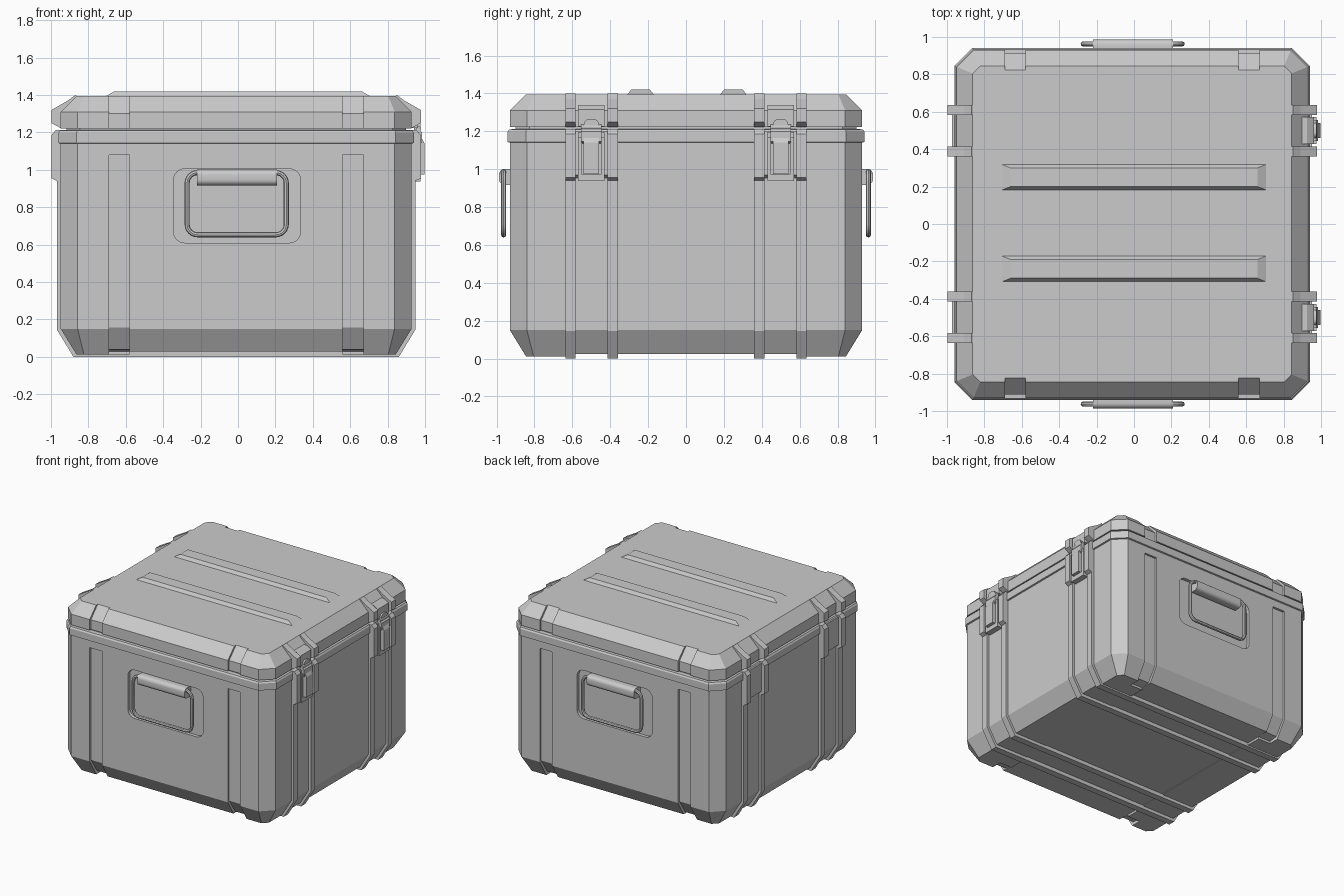
import bpy, bmesh
from math import pi, sin, cos

if "Cube" in bpy.data.objects:
    bpy.data.objects.remove(bpy.data.objects["Cube"])

CX = -0.01            # body centre in x (latches stick out on +x)
HX, HY = 0.938, 0.93  # body half sizes
CH = 0.09             # vertical corner chamfer


def finish(name, bm):
    bmesh.ops.recalc_face_normals(bm, faces=bm.faces)
    me = bpy.data.meshes.new(name)
    bm.to_mesh(me)
    bm.free()
    ob = bpy.data.objects.new(name, me)
    bpy.context.collection.objects.link(ob)
    return ob


def smooth(ob):
    bpy.ops.object.select_all(action='DESELECT')
    ob.select_set(True)
    bpy.context.view_layer.objects.active = ob
    bpy.ops.object.shade_smooth_by_angle(angle=pi / 5)


def loft(name, rings):
    """Skin a stack of equal-length rings and cap both ends."""
    bm = bmesh.new()
    vs = [[bm.verts.new(p) for p in r] for r in rings]
    n = len(vs[0])
    for a, b in zip(vs, vs[1:]):
        for i in range(n):
            j = (i + 1) % n
            bm.faces.new((a[i], a[j], b[j], b[i]))
    bm.faces.new(vs[0][::-1])
    bm.faces.new(vs[-1])
    return finish(name, bm)


def prism(name, pts, lo, hi, axis):
    """Extrude a profile: axis x takes (y, z), axis y takes (x, z)."""
    put = (lambda p, t: (t, p[0], p[1])) if axis == 'x' else (lambda p, t: (p[0], t, p[1]))
    return loft(name, [[put(p, t) for p in pts] for t in (lo, hi)])


def box(name, x, y, z):
    return prism(name, [(y[0], z[0]), (y[1], z[0]), (y[1], z[1]), (y[0], z[1])], x[0], x[1], 'x')


def octagon(d, z):
    hx, hy, c = HX - d, HY - d, CH - d * 0.586
    q = [(hx, hy - c), (hx - c, hy), (c - hx, hy), (-hx, hy - c),
         (-hx, c - hy), (c - hx, -hy), (hx - c, -hy), (hx, c - hy)]
    return [(CX + x, y, z) for x, y in q]


def round_rect(u0, u1, v0, v1, r, n=6):
    pts = []
    for k, (u, v) in enumerate([(u1 - r, v1 - r), (u0 + r, v1 - r), (u0 + r, v0 + r), (u1 - r, v0 + r)]):
        for i in range(n + 1):
            a = (k + i / n) * pi / 2
            pts.append((u + r * cos(a), v + r * sin(a)))
    return pts


def both_x(half):
    """Mirror a half profile across the body centre."""
    return [(CX + x, z) for x, z in half] + [(CX - x, z) for x, z in half[::-1]]


def cut(ob, cutters):
    bpy.context.view_layer.objects.active = ob
    for c in cutters:
        c.hide_render = True
        m = ob.modifiers.new("cut", 'BOOLEAN')
        m.operation, m.solver, m.object = 'DIFFERENCE', 'EXACT', c
        bpy.ops.object.modifier_apply(modifier=m.name)
        bpy.data.objects.remove(c)


# Main shells: tub with rim band, and lid
tub = loft("tub", [octagon(d, z) for d, z in [
    (0.085, 0.012), (0, 0.15), (0, 1.14), (-0.012, 1.143), (-0.012, 1.198),
    (-0.004, 1.21), (0.03, 1.212), (0.03, 1.235)]])
lid = loft("lid", [octagon(d, z) for d, z in [(0, 1.222), (0, 1.31), (0.085, 1.395)]])

# Recesses: underside channels, vertical grooves, handle pockets
tub_cuts = [box("cutter", (CX - 0.57, CX + 0.57), (-1.2, 1.2), (-0.1, 0.03)),
            box("cutter", (-1.2, 1.2), (-0.61, 0.61), (-0.1, 0.025))]
lid_cuts = []
for s in (-1, 1):
    for gx in (CX - 0.625, CX + 0.625):
        x0, x1 = gx - 0.056, gx + 0.056
        low = [(1.1, 1.08), (0.912, 1.08), (0.912, 0.156), (0.835, 0.04), (0.76, 0.03), (0.76, -0.1), (1.1, -0.1)]
        top = [(1.1, 1.1), (0.912, 1.1), (0.912, 1.302), (0.80, 1.42), (0.80, 1.5), (1.1, 1.5)]
        tub_cuts.append(prism("cutter", [(s * y, z) for y, z in low], x0, x1, 'x'))
        lid_cuts.append(prism("cutter", [(s * y, z) for y, z in top], x0, x1, 'x'))
    tub_cuts.append(prism("cutter", round_rect(-0.345, 0.335, 0.61, 1.005, 0.06),
                          s * 0.903, s * 1.1, 'y'))
cut(tub, tub_cuts)
cut(lid, lid_cuts)

# Ribs wrapping the sides and underside, with thicker pads and lid ribs above
for yc in (-0.61, -0.387, 0.387, 0.61):
    y0, y1 = yc - 0.027, yc + 0.027
    prism("tub_rib", both_x([(0.958, 1.13), (0.958, 0.145), (0.87, 0)]), y0, y1, 'y')
    prism("rim_rib", both_x([(0.965, 1.212), (0.988, 1.185), (0.988, 0.955), (0.95, 0.937)]), y0, y1, 'y')
    prism("lid_rib", both_x([(0.85, 1.394), (0.86, 1.4), (0.90, 1.37), (0.988, 1.32),
                             (0.988, 1.25), (0.935, 1.222)]), y0, y1, 'y')
for s in (-1, 1):
    prism("rib_pad", both_x([(0.962, 1.2), (0.962, 0.97), (0.935, 0.952)]), s * 0.38, s * 0.62, 'y')

# Raised bars on the lid top
for yc in (-0.24, 0.25):
    loft("lid_bar", [[(-a, yc - b, z), (a, yc - b, z), (a, yc + b, z), (-a, yc + b, z)]
                     for a, b, z in [(0.705, 0.068, 1.385), (0.705, 0.068, 1.395), (0.66, 0.05, 1.42)]])

# Latches on the right side
for yc in (-0.5, 0.5):
    box("latch_base", (0.90, 0.962), (yc - 0.071, yc + 0.071), (0.937, 1.195))
    for s in (-1, 1):
        y = sorted((yc + s * 0.071, yc + s * 0.05))
        box("latch_cheek", (0.95, 0.975), y, (0.937, 1.17))
    box("latch_foot", (0.95, 0.975), (yc - 0.071, yc + 0.071), (0.937, 0.972))
    plate = [(0.80, 1.34), (0.925, 1.34), (0.962, 1.315), (0.962, 1.225), (0.80, 1.225)]
    prism("latch_keeper", plate, yc - 0.071, yc + 0.071, 'y')
    lever = [(0.95, 1.18), (0.985, 1.165), (0.998, 1.14), (0.998, 0.975), (0.95, 0.975)]
    prism("latch_lever", lever, yc - 0.04, yc + 0.04, 'y')
    prism("latch_strap", [(0.95, 1.215), (0.972, 1.215), (0.985, 1.2), (0.985, 1.145), (0.95, 1.13)],
          yc - 0.055, yc + 0.055, 'y')
    smooth(prism("latch_hook", round_rect(yc - 0.04, yc + 0.04, 1.18, 1.265, 0.03), 0.94, 0.975, 'x'))
    barrel = [(0.965 + 0.014 * cos(a * pi / 6), 1.222 + 0.014 * sin(a * pi / 6)) for a in range(12)]
    smooth(prism("latch_pin", barrel, yc - 0.055, yc + 0.055, 'y'))

# Drop handles on front and back
for s in (-1, 1):
    pts = round_rect(-0.272, 0.258, 0.653, 0.985, 0.055)
    cu = bpy.data.curves.new("handle_loop", 'CURVE')
    cu.dimensions = '3D'
    cu.bevel_depth, cu.bevel_resolution = 0.0135, 2
    sp = cu.splines.new('POLY')
    sp.points.add(len(pts) - 1)
    for p, (x, z) in zip(sp.points, pts):
        p.co = (x, s * 0.963, z, 1)
    sp.use_cyclic_u = True
    ob = bpy.data.objects.new("handle_loop", cu)
    bpy.context.collection.objects.link(ob)
    bpy.ops.object.select_all(action='DESELECT')
    ob.select_set(True)
    bpy.context.view_layer.objects.active = ob
    bpy.ops.object.convert(target='MESH')
    smooth(bpy.context.view_layer.objects.active)
    grip = [(s * y, z) for y, z in round_rect(0.897, 0.987, 0.917, 1.002, 0.03)]
    smooth(prism("handle_grip", grip, -0.22, 0.208, 'x'))
